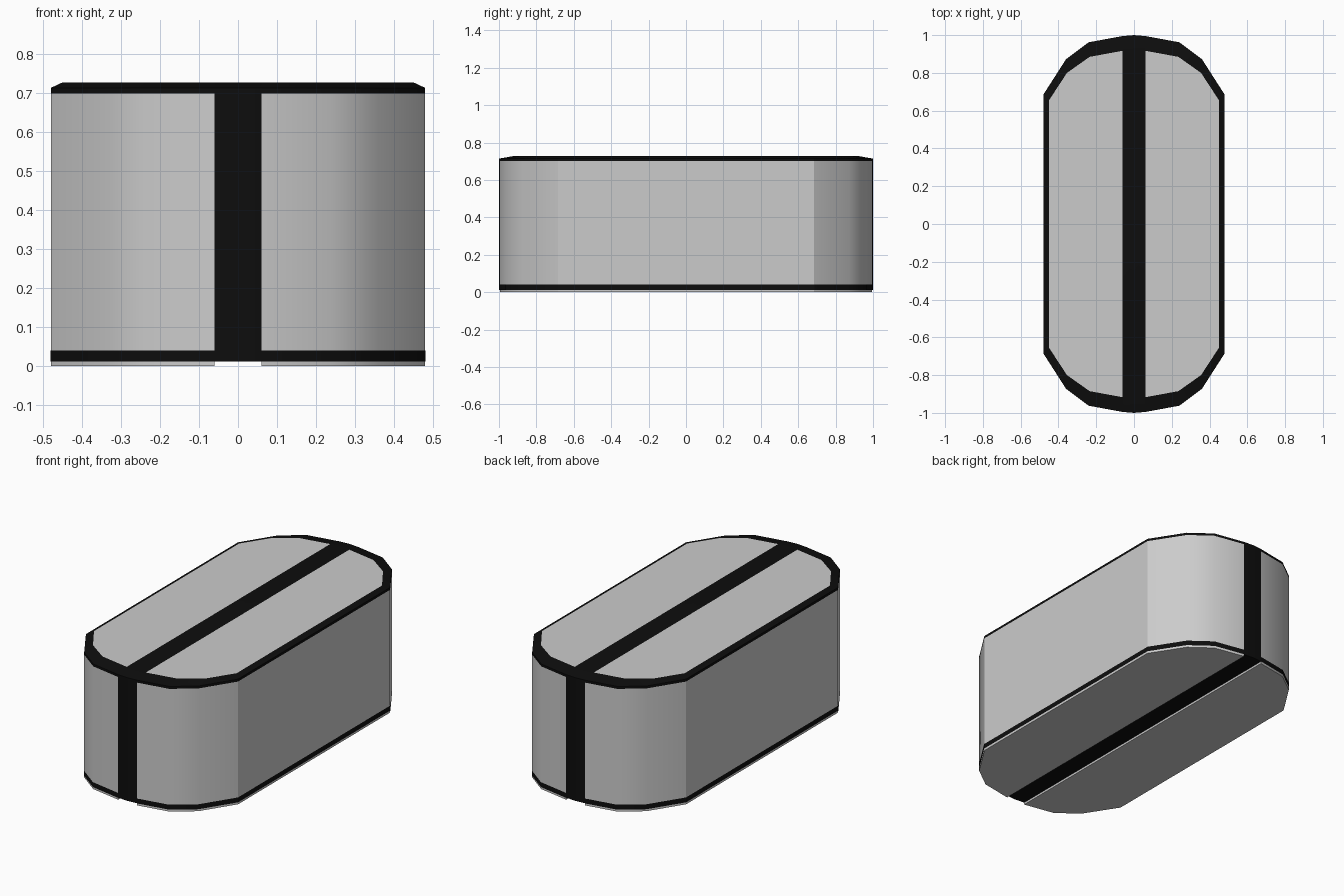
import bpy, bmesh, math

if "Cube" in bpy.data.objects:
    bpy.data.objects.remove(bpy.data.objects["Cube"])

GAP = 0.06  # half width of the centre strip

# Quarter outlines of the rounded ends (x, y): full size, and inset top panel
OUTER = [(GAP, 0.995), (0.24, 0.962), (0.36, 0.872), (0.48, 0.685)]
INNER = [(GAP, 0.917), (0.235, 0.885), (0.355, 0.80), (0.45, 0.655)]
STRIP_OUTER = [(0.0, 1.0), (GAP, 0.995)]
STRIP_INNER = [(0.0, 0.92), (GAP, 0.917)]

black = bpy.data.materials.new("black_trim")
black.diffuse_color = (0.004, 0.004, 0.004, 1)
black.use_nodes = True
black.node_tree.nodes["Principled BSDF"].inputs["Base Color"].default_value = black.diffuse_color


def loft(name, rings, cap_bottom=False, cap_top=False, material=None):
    """Loft open half outlines (quarter, z, scale), mirrored over x."""
    bm = bmesh.new()
    rows = []
    for quarter, z, s in rings:
        half = [(x, -y) for x, y in quarter] + quarter[::-1]
        rows.append([bm.verts.new((x if x <= GAP else x * s, y * s, z)) for x, y in half])
    for a, b in zip(rows, rows[1:]):
        for i in range(len(a) - 1):
            bm.faces.new((a[i], a[i + 1], b[i + 1], b[i]))
    if cap_bottom:
        bm.faces.new(rows[0][::-1])
    if cap_top:
        bm.faces.new(rows[-1])
    mesh = bpy.data.meshes.new(name)
    bm.to_mesh(mesh)
    bm.free()
    obj = bpy.data.objects.new(name, mesh)
    bpy.context.collection.objects.link(obj)
    if material:
        mesh.materials.append(material)
    mirror = obj.modifiers.new("mirror", 'MIRROR')
    mirror.use_axis[0] = True
    mirror.merge_threshold = 0.0001
    bpy.ops.object.select_all(action='DESELECT')
    obj.select_set(True)
    bpy.context.view_layer.objects.active = obj
    bpy.ops.object.shade_smooth_by_angle(angle=math.radians(28))
    return obj


# Grey body halves and top panels
loft("side_shells", [(OUTER, 0, 1), (OUTER, 0.70, 1)], cap_bottom=True)
loft("top_panels", [(INNER, 0.728, 1)], cap_top=True)

# Black chamfered rim and base band
loft("top_rim", [(OUTER, 0.70, 1), (OUTER, 0.714, 1), (INNER, 0.728, 1)], material=black)
loft("base_band", [(OUTER, 0.012, 1.002), (OUTER, 0.04, 1.002)], material=black)

# Black strip wrapping over the middle, raised off the floor
loft("centre_strip", [(STRIP_OUTER, 0.012, 1), (STRIP_OUTER, 0.714, 1), (STRIP_INNER, 0.728, 1)],
     cap_bottom=True, cap_top=True, material=black)

# Grey lips either side of the groove under the strip
bm = bmesh.new()
bm.faces.new([bm.verts.new((GAP, y, z)) for y, z in
              ((-0.995, 0), (-0.995, 0.012), (0.995, 0.012), (0.995, 0))])
mesh = bpy.data.meshes.new("groove_lips")
bm.to_mesh(mesh)
bm.free()
lips = bpy.data.objects.new("groove_lips", mesh)
bpy.context.collection.objects.link(lips)
lips.modifiers.new("mirror", 'MIRROR')
